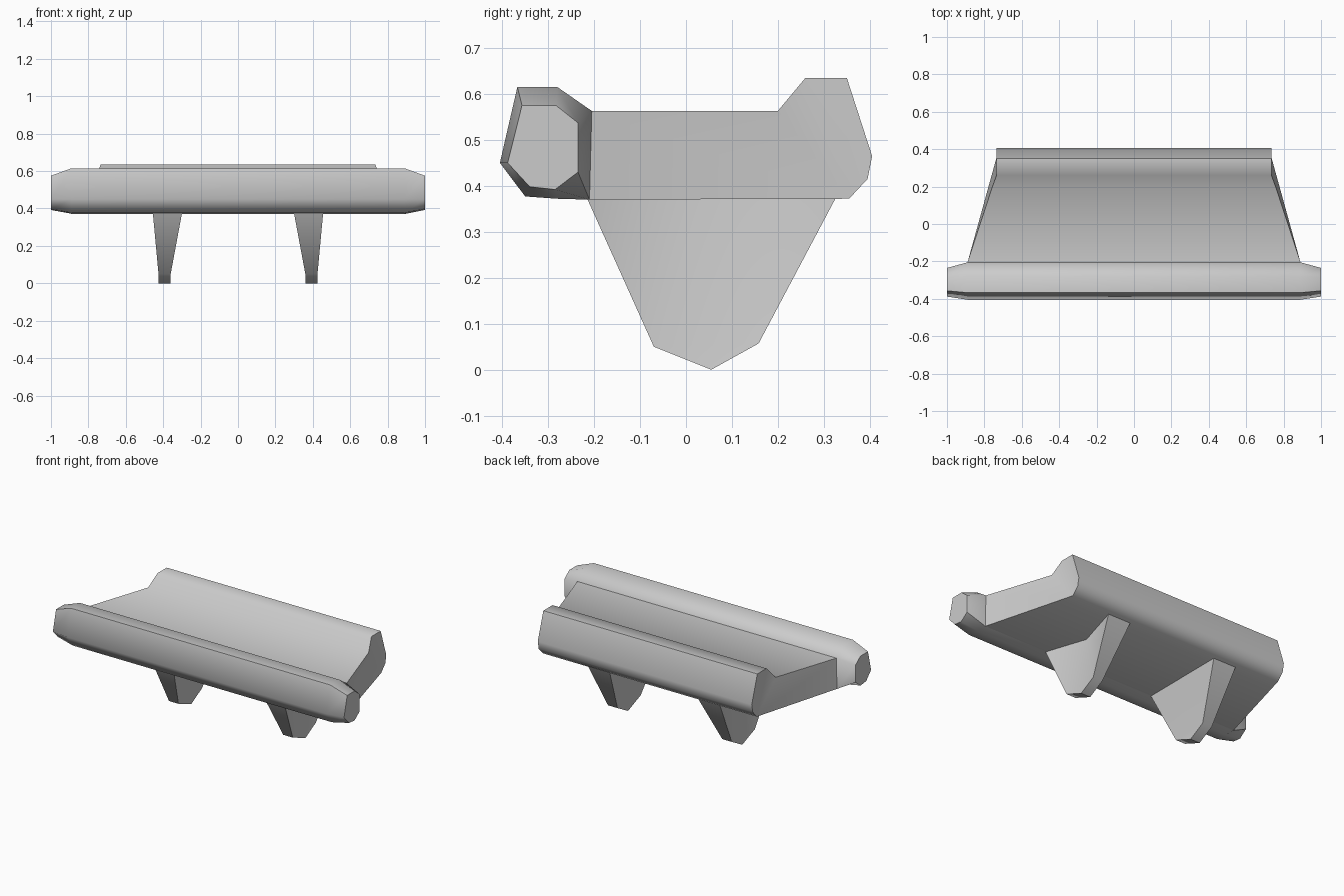
import bpy
import bmesh
import math

cube = bpy.data.objects.get("Cube")
if cube:
    bpy.data.objects.remove(cube, do_unlink=True)

# One plain grey for every part
grey = bpy.data.materials.new("plain_grey")
grey.use_nodes = True
colour = (0.6, 0.6, 0.6, 1.0)
grey.diffuse_color = colour
grey.node_tree.nodes["Principled BSDF"].inputs["Base Color"].default_value = colour


def make_part(name, verts, faces, angle=60):
    """Build a closed part, smooth except at sharp corners."""
    mesh = bpy.data.meshes.new(name)
    bm = bmesh.new()
    points = [bm.verts.new(v) for v in verts]
    for face in faces:
        bm.faces.new([points[i] for i in face])
    bmesh.ops.recalc_face_normals(bm, faces=bm.faces)
    bm.to_mesh(mesh)
    bm.free()
    mesh.materials.append(grey)
    obj = bpy.data.objects.new(name, mesh)
    bpy.context.collection.objects.link(obj)
    mesh.shade_smooth()
    mesh.set_sharp_from_angle(angle=math.radians(angle))
    return obj


def bridge(a, b, n):
    """Quads joining ring a to ring b."""
    return [(a * n + i, a * n + (i + 1) % n, b * n + (i + 1) % n, b * n + i)
            for i in range(n)]


# Front bar: faceted section that tapers at both ends
full = [(-.405, .45), (-.367, .615), (-.28, .615), (-.205, .563),
        (-.21, .37), (-.28, .372), (-.35, .377)]
tip = [(-.388, .45), (-.357, .575), (-.283, .575), (-.235, .537),
       (-.235, .43), (-.285, .392), (-.34, .398)]
stations = [(-1, tip), (-.89, full), (.89, full), (1, tip)]
n = len(full)
verts = [(x, y, z) for x, section in stations for y, z in section]
faces = [f for k in range(3) for f in bridge(k, k + 1, n)]
faces += [tuple(range(n)), tuple(range(3 * n, 4 * n))]
make_part("front_bar", verts, faces)

# Deck with raised back ridge: half width, y, z
outline = [(.89, -.205, .563), (.757, .20, .563), (.735, .26, .635),
           (.735, .35, .635), (.735, .405, .465), (.735, .395, .415),
           (.735, .355, .372), (.89, -.21, .37)]
n = len(outline)
verts = [(side * x, y, z) for side in (-1, 1) for x, y, z in outline]
faces = bridge(0, 1, n)
for k in (0, n):
    faces += [(k, k + 1, k + 6, k + 7), (k + 1, k + 2, k + 6),
              tuple(k + i for i in range(2, 7))]
make_part("deck_and_back_ridge", verts, faces)

# Legs: tapering wedges with a hollowed outer face
leg_outline = [(-.215, .372), (-.07, .05), (.055, 0), (.158, .057), (.325, .372)]
outer_x = [.455, .425, .425, .425, .455]
inner_x = [.30, .36, .36, .36, .30]
for name, side in (("left_leg", 1), ("right_leg", -1)):
    verts = [(side * x, y, z) for xs in (outer_x, inner_x)
             for x, (y, z) in zip(xs, leg_outline)]
    verts.append((side * .37, .035, .372))
    faces = [(i, i + 1, i + 6, i + 5) for i in range(4)]
    faces += [(0, 1, 10), (1, 2, 3, 10), (3, 4, 10)]
    faces += [(5, 6, 8, 9), (6, 7, 8), (0, 10, 4, 9, 5)]
    make_part(name, verts, faces, 45)
